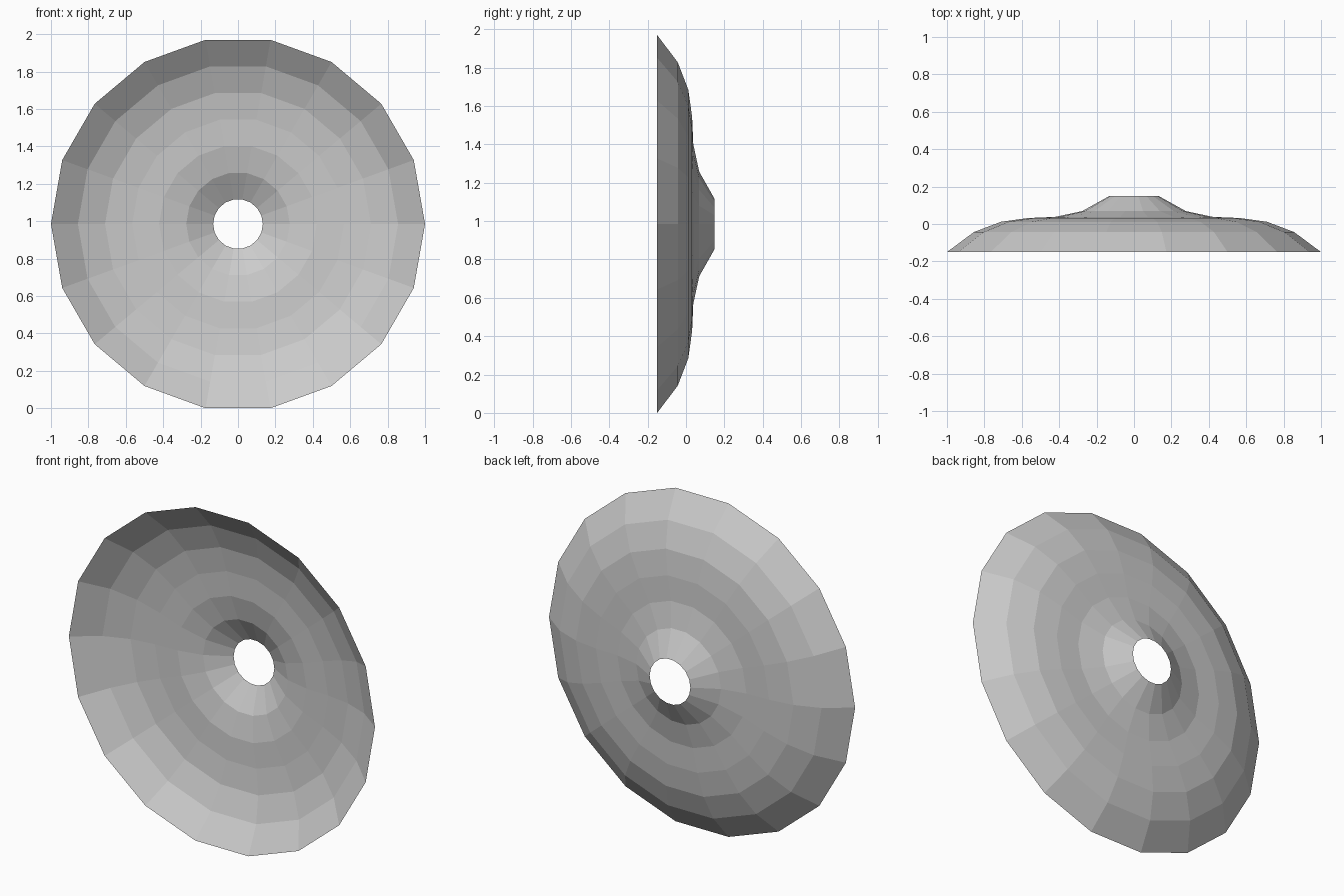
import bpy, bmesh
from math import cos, sin, radians

if "Cube" in bpy.data.objects:
    bpy.data.objects.remove(bpy.data.objects["Cube"])

SIDES = 18
CENTRE_Z = 0.985
# dish profile: (radius, y) from outer rim to central hole
PROFILE = [(1.0, -0.15), (0.856, -0.043), (0.711, 0.012), (0.566, 0.032),
           (0.422, 0.038), (0.277, 0.069), (0.133, 0.149)]

# thin open dish: one ring of vertices per profile point, bridged with quads
bm = bmesh.new()
rings = []
for r, y in PROFILE:
    rings.append([bm.verts.new((r * cos(radians(360 * i / SIDES)), y,
                                CENTRE_Z + r * sin(radians(360 * i / SIDES))))
                  for i in range(SIDES)])
for outer, inner in zip(rings, rings[1:]):
    for i in range(SIDES):
        j = (i + 1) % SIDES
        bm.faces.new((outer[i], outer[j], inner[j], inner[i]))

mesh = bpy.data.meshes.new("dish")
bm.to_mesh(mesh)
bm.free()
bpy.context.collection.objects.link(bpy.data.objects.new("dish", mesh))
